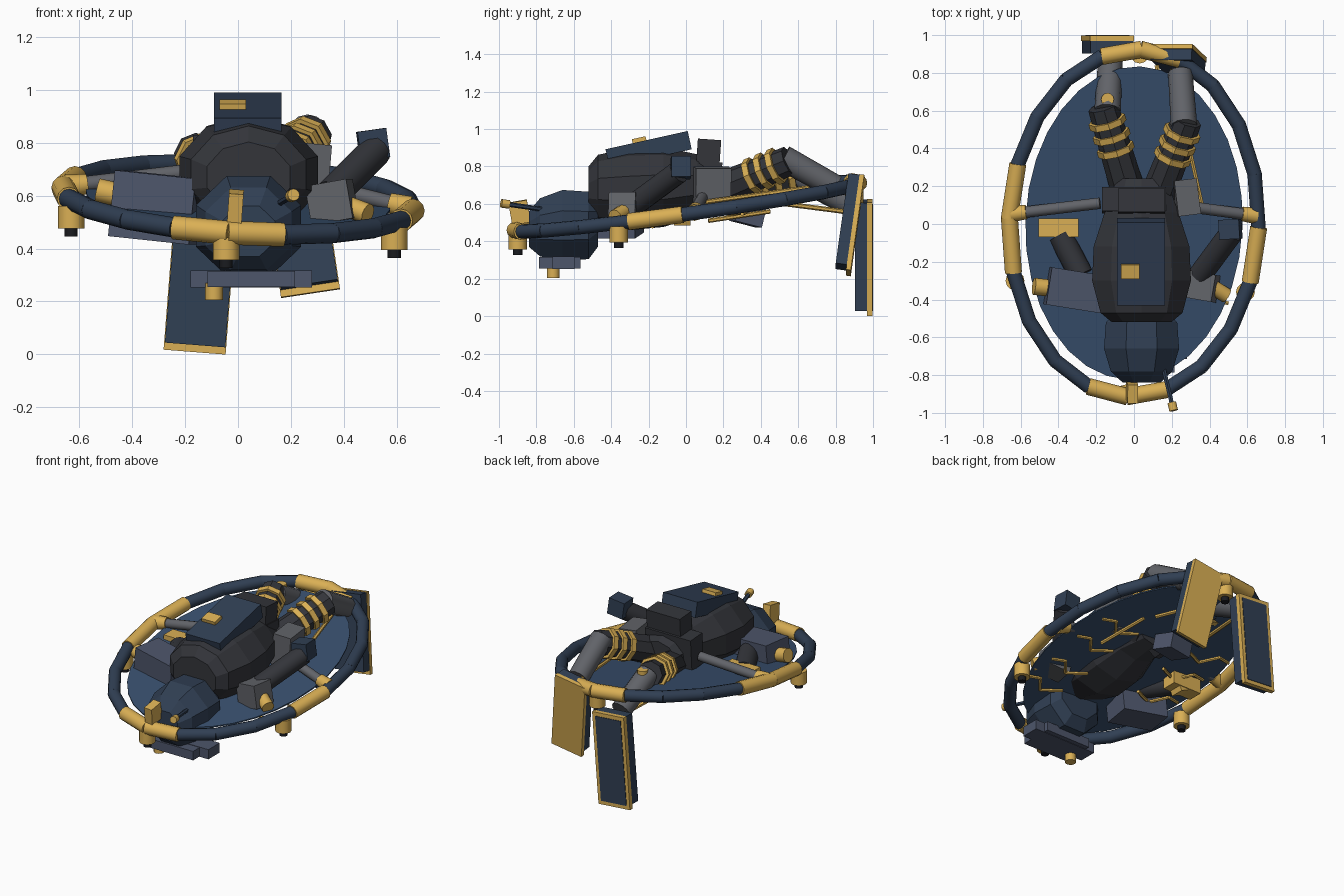
import bpy, bmesh
from math import sin, cos, pi, radians
from mathutils import Vector, Matrix, Euler

if "Cube" in bpy.data.objects:
    bpy.data.objects.remove(bpy.data.objects["Cube"])


def material(name, rgb):
    m = bpy.data.materials.new(name)
    m.diffuse_color = (*rgb, 1)
    m.use_nodes = True
    m.node_tree.nodes["Principled BSDF"].inputs["Base Color"].default_value = m.diffuse_color
    return m


NAVY = material("navy", (0.03, 0.05, 0.088))
BLUE = material("membrane_blue", (0.04, 0.08, 0.155))
GOLD = material("gold", (0.70, 0.43, 0.09))
DARK = material("charcoal", (0.033, 0.035, 0.042))
GREY = material("grey", (0.12, 0.125, 0.14))
SLATE = material("slate", (0.075, 0.092, 0.145))
BLACK = material("black", (0.01, 0.011, 0.014))


def finish(name, bm, mat, smooth=False):
    me = bpy.data.meshes.new(name)
    for f in bm.faces:
        f.smooth = smooth
    bm.to_mesh(me)
    bm.free()
    if smooth:
        me.set_sharp_from_angle(angle=radians(40))
    me.materials.append(mat)
    ob = bpy.data.objects.new(name, me)
    bpy.context.collection.objects.link(ob)
    return ob


def box(name, mat, loc, size, rot=(0, 0, 0), offset=(0, 0, 0)):
    bm = bmesh.new()
    m = Matrix.Translation(loc) @ Euler([radians(a) for a in rot]).to_matrix().to_4x4()
    m = m @ Matrix.Translation(offset) @ Matrix.Diagonal((*size, 1))
    bmesh.ops.create_cube(bm, size=1, matrix=m)
    return finish(name, bm, mat)


def rod(name, mat, a, b, r, r2=None, n=12):
    a, b = Vector(a), Vector(b)
    bm = bmesh.new()
    m = Matrix.Translation((a + b) / 2) @ (b - a).to_track_quat('Z', 'Y').to_matrix().to_4x4()
    bmesh.ops.create_cone(bm, cap_ends=True, segments=n, radius1=r,
                          radius2=r if r2 is None else r2, depth=(b - a).length, matrix=m)
    return finish(name, bm, mat, n >= 12)


def lathe(name, mat, center, profile, rx, rz, n):
    """Faceted body along y: profile is (y, scale, z shift)."""
    bm = bmesh.new()
    rings = []
    for y, s, dz in profile:
        rings.append([bm.verts.new((center[0] + rx * s * cos(2 * pi * (i + .5) / n), y,
                                    center[1] + dz + rz * s * sin(2 * pi * (i + .5) / n)))
                      for i in range(n)])
    for p, q in zip(rings, rings[1:]):
        for i in range(n):
            bm.faces.new((p[i], p[(i + 1) % n], q[(i + 1) % n], q[i]))
    bm.faces.new(rings[0])
    bm.faces.new(rings[-1])
    bmesh.ops.recalc_face_normals(bm, faces=bm.faces)
    return finish(name, bm, mat)


# tilted plane shared by ring and membrane
def on_plane(x, y, dz=0.0):
    return Vector((x, y, 0.585 + 0.14 * y - 0.06 * x + dz))


def oval(t, a, b):
    x, y, w = a * cos(t), b * sin(t), radians(-2.3)
    return on_plane(x * cos(w) - y * sin(w), x * sin(w) + y * cos(w) + 0.005)


# segmented hoop with gold sleeves
N = 20
hoop = [oval(2 * pi * i / N, 0.66, 0.92) for i in range(N)]
for i in range(N):
    gold = i in (4, 5, 9, 10, 14, 15, 19)
    a, b = hoop[i], hoop[(i + 1) % N]
    e = (b - a).normalized() * 0.004
    rod(f"hoop_segment_{i}", GOLD if gold else NAVY, a - e, b + e, 0.045 if gold else 0.038)

# membrane disc
bm = bmesh.new()
top = [bm.verts.new(oval(2 * pi * i / 32, 0.575, 0.83)) for i in range(32)]
res = bmesh.ops.extrude_face_region(bm, geom=[bm.faces.new(top)])
for v in res["geom"]:
    if isinstance(v, bmesh.types.BMVert):
        v.co.z -= 0.008
bmesh.ops.recalc_face_normals(bm, faces=bm.faces)
finish("membrane", bm, BLUE)

# zigzag ribs under the membrane
for side in (-1, 1):
    for k, y in enumerate((-0.46, -0.22, 0.02, 0.26)):
        pts = [on_plane(side * x, y + d, -0.03 - 0.02 * (k % 2))
               for x, d in ((0.2, 0.02), (0.33, -0.04), (0.41, 0.06), (0.5, 0.04))]
        for j in range(3):
            rod(f"rib_{side}_{k}_{j}", GOLD, pts[j], pts[j + 1], 0.011, n=6)
    rod(f"rear_stay_{side}", GOLD, (side * 0.2, 0.45, 0.61), (side * 0.12, 0.84, 0.56), 0.013, n=6)
rod("side_stay", GOLD, (0.36, 0.12, 0.51), (0.3, 0.45, 0.56), 0.012, n=6)
rod("upper_stay", GOLD, (0.36, 0.1, 0.61), (0.2, 0.82, 0.71), 0.012, n=6)

# thrusters under the hoop
for k, (x, y) in enumerate(((-0.63, -0.3), (0.59, -0.36), (-0.045, -0.9), (0.03, 0.9))):
    p = on_plane(x, y)
    d = Vector((0, 0, 1))
    rod(f"thruster_{k}", GOLD, p - d * 0.02, p - d * 0.105, 0.05)
    rod(f"thruster_nozzle_{k}", BLACK, p - d * 0.10, p - d * 0.135, 0.025)

# torso, pelvis, backpack
lathe("torso", DARK, (0.04, 0.67), [(-0.52, 0.6, 0.0), (-0.47, 0.83, 0.01), (-0.3, 1, 0.01),
      (-0.12, 0.97, 0.02), (0.06, 0.75, 0.03), (0.24, 0.5, 0.0)], 0.275, 0.22, 10)
box("pelvis", DARK, (0.0, 0.125, 0.72), (0.34, 0.125, 0.21), (-4, 0, 0))
box("pelvis_top", DARK, (0.04, 0.12, 0.86), (0.25, 0.125, 0.17), (-4, 0, 0))
box("hip_block", GREY, (0.275, 0.14, 0.69), (0.12, 0.19, 0.21), (0, 5, 7))
box("backpack", NAVY, (0.037, -0.2, 0.892), (0.255, 0.45, 0.10), (12.5, 0, 0))
box("backpack_tag", GOLD, (-0.02, -0.25, 0.939), (0.1, 0.075, 0.03), (12.5, 0, 0))
box("belly_pod", SLATE, (-0.03, 0.33, 0.54), (0.18, 0.15, 0.1), (-14, 0, 10))

# head, visor, crest, antenna
lathe("head", NAVY, (0.04, 0.485), [(-0.84, 0.5, -0.02), (-0.78, 0.82, -0.01), (-0.66, 1, 0),
      (-0.52, 0.95, 0), (-0.47, 0.7, 0.02)], 0.215, 0.205, 8)
box("visor", SLATE, (0.05, -0.655, 0.285), (0.46, 0.12, 0.065))
box("visor_lip", SLATE, (0.05, -0.675, 0.285), (0.33, 0.22, 0.06))
rod("chin_lamp", GOLD, (-0.09, -0.71, 0.205), (-0.09, -0.71, 0.27), 0.034)
box("crest", GOLD, (-0.01, -0.89, 0.555), (0.055, 0.10, 0.12), (10, 4, 0))
rod("antenna", NAVY, (0.155, -0.76, 0.57), (0.205, -0.97, 0.6), 0.013, n=6)
rod("antenna_tip", GOLD, (0.2, -0.945, 0.597), (0.21, -0.988, 0.603), 0.023)

# legs with banded thighs
for side, hip, knee, shin, foot in (
        ("right", (0.12, 0.14, 0.66), (0.28, 0.55, 0.83), (0.265, 0.52, 0.845), (0.245, 0.8, 0.69)),
        ("left", (-0.02, 0.14, 0.62), (-0.165, 0.62, 0.76), (-0.14, 0.6, 0.75), (-0.125, 0.87, 0.60))):
    h, k = Vector(hip), Vector(knee)
    rod(f"{side}_thigh", DARK, h, k, 0.092, 0.08, n=8)
    d = (k - h).normalized() * 0.017
    for j, t in enumerate((0.53, 0.68, 0.83)):
        c = h.lerp(k, t)
        rod(f"{side}_thigh_band_{j}", GOLD, c - d, c + d, 0.1, n=8)
    rod(f"{side}_shin", GREY, shin, foot, 0.07, 0.065)
rod("knee_stud", GOLD, (-0.14, 0.66, 0.72), (-0.14, 0.66, 0.80), 0.034)

# arms
box("left_shoulder_box", SLATE, (-0.31, -0.35, 0.555), (0.31, 0.2, 0.25), (0, 6, -9))
rod("left_arm", DARK, (-0.28, -0.27, 0.6), (-0.39, -0.06, 0.58), 0.065)
box("left_hand", GOLD, (-0.4, -0.02, 0.575), (0.21, 0.1, 0.12))
box("left_fingers", GOLD, (-0.39, -0.02, 0.56), (0.12, 0.09, 0.11), (0, 25, 0))
box("right_shoulder_box", GREY, (0.355, -0.33, 0.575), (0.16, 0.145, 0.15), (0, -10, -10))
rod("right_arm", DARK, (0.35, -0.27, 0.6), (0.52, -0.04, 0.77), 0.062)
box("right_hand", NAVY, (0.51, -0.028, 0.793), (0.11, 0.105, 0.11), (0, -8, 3))
rod("left_lamp", GOLD, (-0.44, -0.34, 0.6), (-0.53, -0.33, 0.62), 0.045)
rod("right_lamp", GOLD, (0.41, -0.33, 0.56), (0.49, -0.38, 0.53), 0.04)

# struts to the hoop
for name, inner, outer in (("left_strut", (-0.18, 0.11, 0.69), (-0.6, 0.06, 0.64)),
                           ("right_strut", (0.3, 0.09, 0.64), (0.6, 0.05, 0.565))):
    i, o = Vector(inner), Vector(outer)
    rod(name, GREY, i, o, 0.03)
    d = (o - i).normalized() * 0.05
    rod(name + "_socket", GOLD, o - d * 0.6, o + d, 0.038, 0.045)

# hanging tail panels: blue slab with gold back plate
for name, loc, size, rot in (("left_flap", (-0.14, 0.95, 0.313), (0.235, 0.095, 0.61), (0, 4.5, 0)),
                             ("right_flap", (0.235, 0.875, 0.49), (0.225, 0.085, 0.52), (-8, -8.5, 0))):
    w, d, h = size
    box(name, NAVY, loc, (w - 0.006, d * 0.7, h - 0.03), rot, (0, -d * 0.15, 0.012))
    box(name + "_plate", GOLD, loc, (w, d * 0.3, h), rot, (0, d * 0.35, 0))
box("left_flap_inset", NAVY, (-0.14, 0.95, 0.313), (0.19, 0.01, 0.56), (0, 4.5, 0), (0, 0.046, 0))
